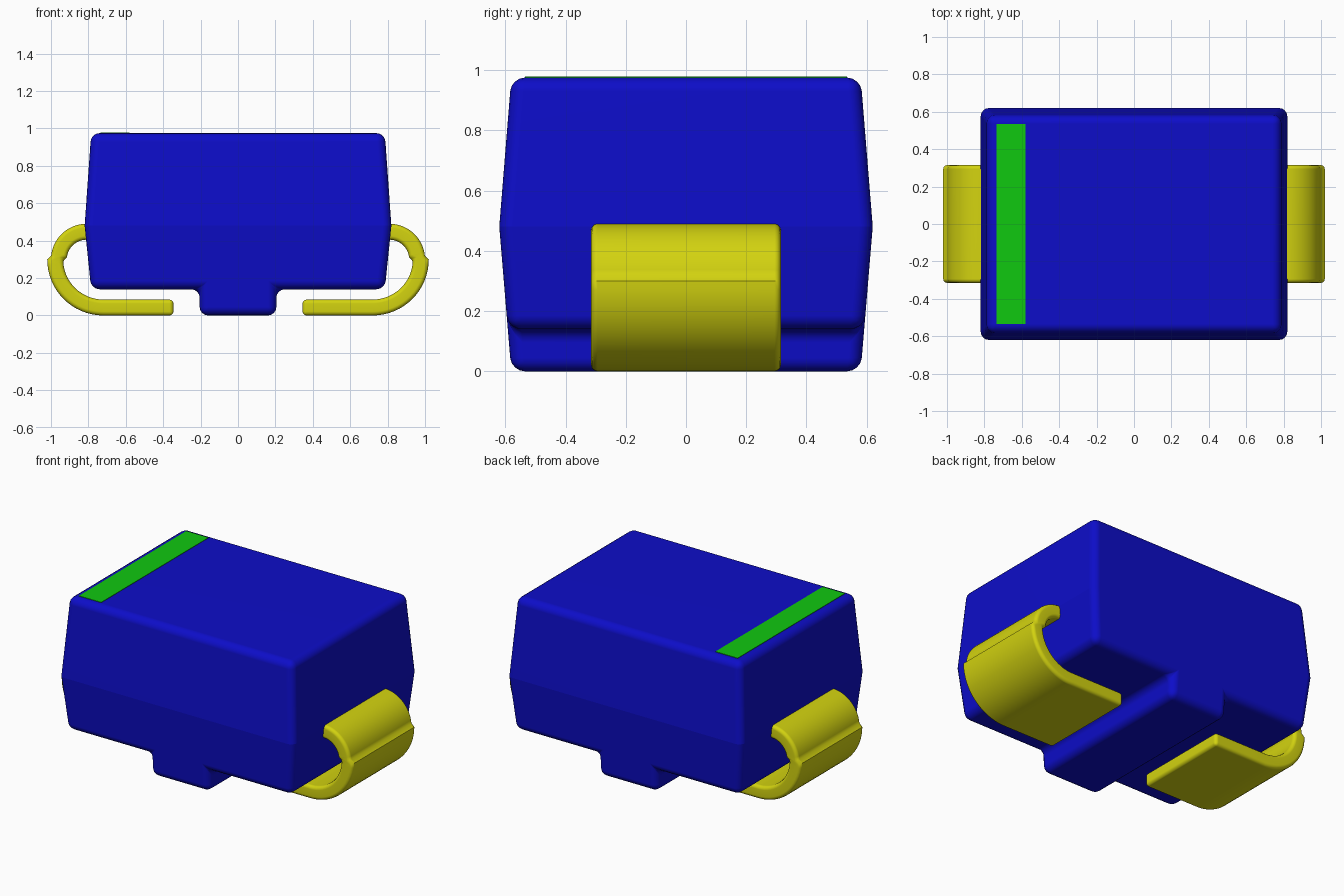
import bpy, bmesh
from math import sin, cos, pi, radians

cube = bpy.data.objects.get("Cube")
if cube:
    bpy.data.objects.remove(cube, do_unlink=True)


def material(name, rgb):
    m = bpy.data.materials.new(name)
    m.use_nodes = True
    m.diffuse_color = (*rgb, 1)
    m.node_tree.nodes["Principled BSDF"].inputs["Base Color"].default_value = (*rgb, 1)
    return m


BLUE = material("blue plastic", (0.004, 0.004, 0.58))
YELLOW = material("yellow metal", (0.65, 0.65, 0.005))
GREEN = material("green paint", (0.005, 0.58, 0.005))
BELT = 0.48


def finish(bm, name, mat, weighted=True):
    bmesh.ops.recalc_face_normals(bm, faces=bm.faces)
    for f in bm.faces:
        f.smooth = True
    for e in bm.edges:
        on_belt = all(abs(v.co.z - BELT) < 0.001 for v in e.verts)
        e.smooth = e.calc_face_angle(0) < radians(40) and not (name == "body" and on_belt)
    mesh = bpy.data.meshes.new(name)
    bm.to_mesh(mesh)
    bm.free()
    mesh.materials.append(mat)
    obj = bpy.data.objects.new(name, mesh)
    bpy.context.collection.objects.link(obj)
    if weighted:
        mod = obj.modifiers.new("flat sides", "WEIGHTED_NORMAL")
        mod.keep_sharp = True
    return obj


# Body: tapered case widest at the belt, with a foot rib underneath
def half_depth(z):
    return 0.62 - 0.04 * abs(z - BELT) / (0.495 if z > BELT else BELT)


right = [(0.205, 0), (0.205, 0.14), (0.785, 0.14), (0.82, BELT), (0.785, 0.975)]
outline = right + [(-x, z) for x, z in reversed(right)]
bm = bmesh.new()
front = [bm.verts.new((x, -half_depth(z), z)) for x, z in outline]
back = [bm.verts.new((x, half_depth(z), z)) for x, z in outline]
n = len(outline)
for ring in (front, back):
    bm.faces.new(ring[3:7])
    bm.faces.new(ring[:4] + ring[6:])
for i in range(n):
    j = (i + 1) % n
    bm.faces.new((front[i], front[j], back[j], back[i]))
bmesh.ops.recalc_face_normals(bm, faces=bm.faces)
rounded = [e for e in bm.edges if e.calc_face_angle(0) > radians(30)]
bmesh.ops.bevel(bm, geom=rounded, offset=0.045, offset_type="OFFSET",
                segments=4, profile=0.5, affect="EDGES", clamp_overlap=True)
finish(bm, "body", BLUE)


# Leads: flat strips curled from the case sides to underneath
def lead(name, side):
    half = 0.0425
    steps = 16
    path = [(0.345, half, 0, 1)]
    for i in range(steps + 1):
        a = -pi / 2 + i / steps * pi / 2
        path.append((0.72 + 0.2575 * cos(a), 0.3 + 0.2575 * sin(a), -cos(a), -sin(a)))
    for i in range(1, steps + 1):
        a = i / steps * pi / 2
        path.append((0.81 + 0.1475 * cos(a), 0.3 + 0.1475 * sin(a), -cos(a), -sin(a)))
    path.append((0.74, 0.4475, 0, -1))
    bm = bmesh.new()
    rings = []
    for x, z, nx, nz in path:
        rings.append([bm.verts.new((side * (x + k * half * nx), y, z + k * half * nz))
                      for k, y in ((-1, -0.315), (-1, 0.315), (1, 0.315), (1, -0.315))])
    for a, b in zip(rings, rings[1:]):
        for i in range(4):
            j = (i + 1) % 4
            bm.faces.new((a[i], a[j], b[j], b[i]))
    bm.faces.new(rings[0])
    bm.faces.new(rings[-1])
    bmesh.ops.recalc_face_normals(bm, faces=bm.faces)
    rounded = [e for e in bm.edges if e.calc_face_angle(0) > radians(60)]
    bmesh.ops.bevel(bm, geom=rounded, offset=0.022, offset_type="OFFSET",
                    segments=3, profile=0.5, affect="EDGES", clamp_overlap=True)
    finish(bm, name, YELLOW)


lead("left_lead", 1)
lead("right_lead", -1)

# Polarity stripe: thin plate on the top
bm = bmesh.new()
bmesh.ops.create_cube(bm, size=1)
for v in bm.verts:
    v.co = (v.co.x * 0.155 - 0.6575, v.co.y * 1.07, v.co.z * 0.006 + 0.975)
finish(bm, "polarity_stripe", GREEN, weighted=False)
